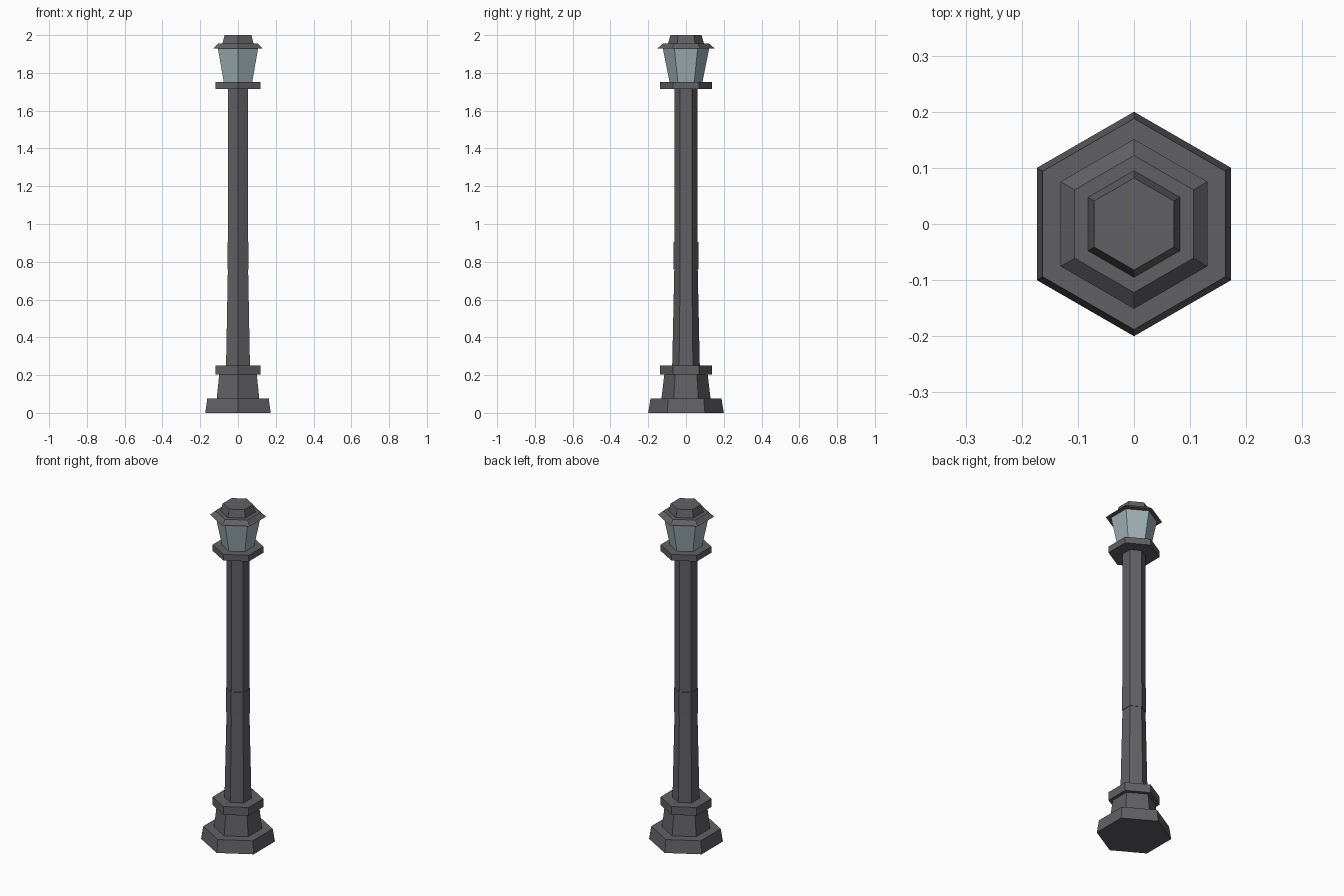
import bpy, bmesh, math

if "Cube" in bpy.data.objects:
    bpy.data.objects.remove(bpy.data.objects["Cube"])


def material(name, color):
    m = bpy.data.materials.new(name)
    m.diffuse_color = color
    m.use_nodes = True
    m.node_tree.nodes["Principled BSDF"].inputs["Base Color"].default_value = m.diffuse_color
    return m


metal = material("dark_metal", (0.12, 0.12, 0.13, 1))
glass = material("lantern_glass", (0.35, 0.44, 0.47, 1))


def hex_part(name, z0, r0, z1, r1, mat=metal):
    """Tapered six-sided block with corners pointing along +y and -y."""
    bm = bmesh.new()
    rings = []
    for z, r in ((z0, r0), (z1, r1)):
        ring = []
        for i in range(6):
            a = math.pi / 2 + i * math.pi / 3
            ring.append(bm.verts.new((r * math.cos(a), r * math.sin(a), z)))
        rings.append(ring)
    low, high = rings
    bm.faces.new(low[::-1])
    bm.faces.new(high)
    for i in range(6):
        j = (i + 1) % 6
        bm.faces.new((low[i], low[j], high[j], high[i]))
    mesh = bpy.data.meshes.new(name)
    bm.to_mesh(mesh)
    bm.free()
    mesh.materials.append(mat)
    ob = bpy.data.objects.new(name, mesh)
    bpy.context.collection.objects.link(ob)
    return ob


# Stepped base
hex_part("base_foot", 0.0, 0.2, 0.075, 0.188)
hex_part("base_plinth", 0.075, 0.13, 0.203, 0.115)
hex_part("base_collar", 0.203, 0.137, 0.252, 0.137)

# Post with a sleeve where the taper ends
hex_part("lower_post", 0.252, 0.073, 0.76, 0.062)
hex_part("post_sleeve", 0.76, 0.065, 0.905, 0.065)
hex_part("upper_post", 0.905, 0.061, 1.715, 0.061)

# Lantern
hex_part("lantern_plate", 1.715, 0.137, 1.752, 0.137)
hex_part("lantern_glass", 1.752, 0.087, 1.93, 0.123, glass)
hex_part("lantern_roof", 1.93, 0.151, 1.955, 0.122)
hex_part("lantern_cap", 1.955, 0.095, 2.0, 0.082)
